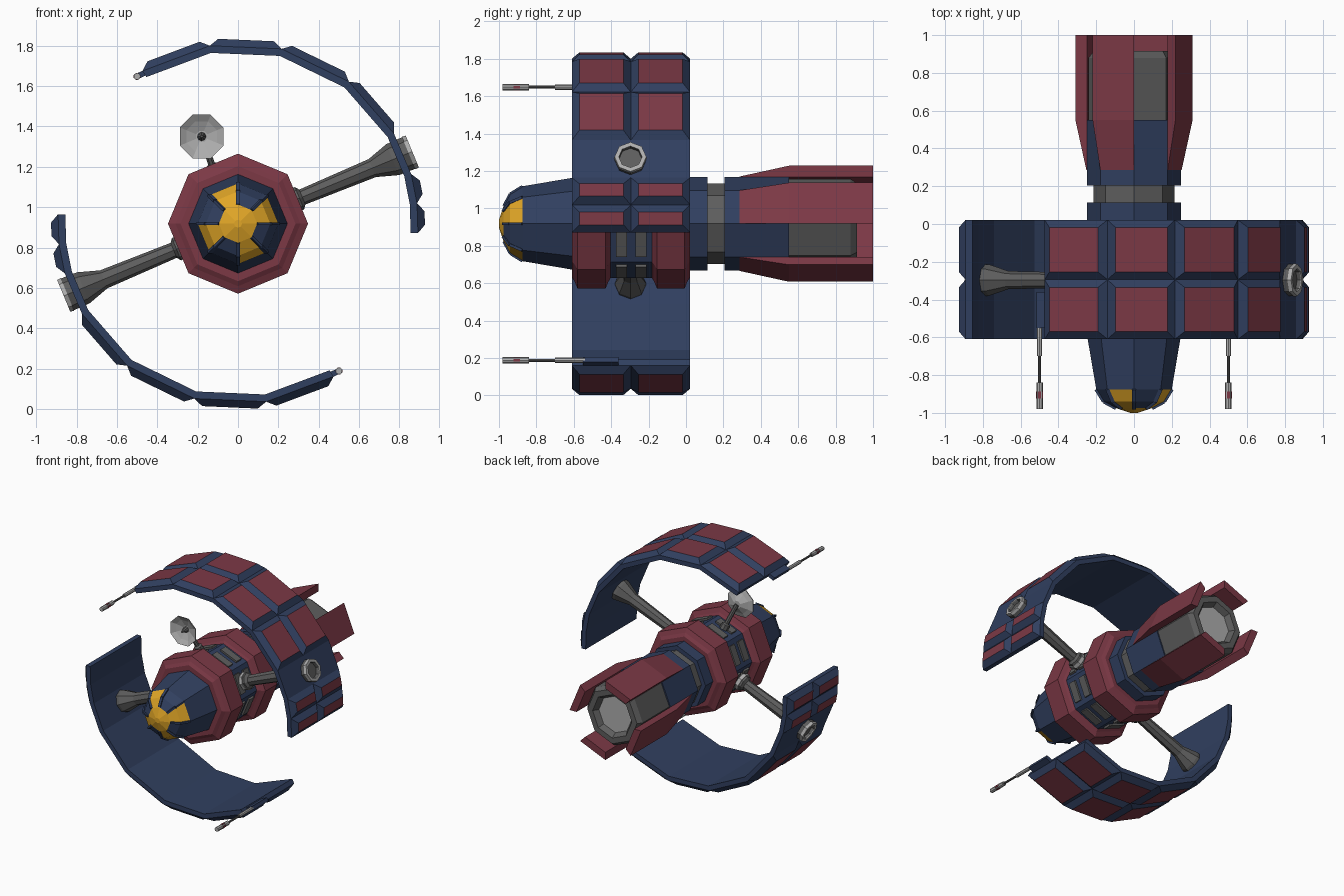
import bpy, bmesh
from math import cos, sin, radians, pi
from mathutils import Vector, Matrix

if "Cube" in bpy.data.objects:
    bpy.data.objects.remove(bpy.data.objects["Cube"])

C = 0.918                       # height of the long axis
AXIS = Matrix.Translation((0, 0, C))


def material(name, rgb):
    m = bpy.data.materials.new(name)
    m.diffuse_color = (*rgb, 1)
    m.use_nodes = True
    m.node_tree.nodes["Principled BSDF"].inputs["Base Color"].default_value = m.diffuse_color
    return m


BLUE = material("navy", (0.03, 0.05, 0.115))
RED = material("maroon", (0.2, 0.04, 0.06))
GLASS = material("amber", (0.75, 0.38, 0.02))
DARK = material("dark_grey", (0.11, 0.11, 0.11))
LIGHT = material("light_grey", (0.42, 0.42, 0.42))


def build(name, verts, faces, mats, slots=None):
    me = bpy.data.meshes.new(name)
    me.from_pydata([tuple(v) for v in verts], [], faces)
    for m in mats:
        me.materials.append(m)
    if slots:
        me.polygons.foreach_set("material_index", slots)
    bm = bmesh.new()
    bm.from_mesh(me)
    bmesh.ops.recalc_face_normals(bm, faces=bm.faces)
    bm.to_mesh(me)
    bm.free()
    ob = bpy.data.objects.new(name, me)
    bpy.context.collection.objects.link(ob)
    return ob


def lathe(name, prof, mats, M=AXIS, n=8, phase=0.0, paint=lambda i, k: 0, closed=False):
    """Revolve (y, r) points round local y; caps the ends unless the profile is closed."""
    vs = [M @ Vector((r * cos(2 * pi * k / n + phase), y, r * sin(2 * pi * k / n + phase)))
          for y, r in prof for k in range(n)]
    fs, sl, rows = [], [], len(prof)
    for i in range(rows if closed else rows - 1):
        j = (i + 1) % rows
        for k in range(n):
            q = (k + 1) % n
            fs.append((i * n + k, i * n + q, j * n + q, j * n + k))
            sl.append(paint(i, k))
    if not closed:
        fs += [tuple(range(n)), tuple(range((rows - 1) * n, rows * n))]
        sl += [paint(0, 0), paint(rows - 2, 0)]
    return build(name, vs, fs, mats, sl)


def prism(vs, fs, base, top):
    """Append a solid between two quads; the last face is the top."""
    o = len(vs)
    vs += base + top
    fs += [(o, o + 1, o + 2, o + 3)]
    fs += [(o + i, o + (i + 1) % 4, o + 4 + (i + 1) % 4, o + 4 + i) for i in range(4)]
    fs += [(o + 4, o + 5, o + 6, o + 7)]


def box(name, M, size, mat):
    vs, fs = [], []
    x, y, z = (s / 2 for s in size)
    quad = lambda h: [M @ Vector(p) for p in ((-x, -y, h), (x, -y, h), (x, y, h), (-x, y, h))]
    prism(vs, fs, quad(-z), quad(z))
    return build(name, vs, fs, [mat])


def turn(p, s):
    """Place a point about the long axis, s=-1 gives the half-turn copy."""
    return Vector((s * p[0], p[1], C + s * p[2]))


# nose with alternating glass panes
lathe("cockpit", [(-0.875, 0.20), (-0.94, 0.16), (-0.975, 0.095), (-1.0, 0.02)], [BLUE, GLASS],
      paint=lambda i, k: 1 if i == 2 or k % 2 == 0 else 0)
for k in range(8):
    pts = [Vector((r * cos(k * pi / 4), y, C + r * sin(k * pi / 4)))
           for y, r in ((-0.875, 0.2), (-0.94, 0.16), (-0.975, 0.095))]
    for a, b in zip(pts, pts[1:]):
        d = b - a
        M = Matrix.Translation((a + b) / 2) @ d.to_track_quat('Y', 'Z').to_matrix().to_4x4()
        box("window_frame", M, (0.02, d.length, 0.014), BLUE)

# hull: nose cone, core and rear collars
lathe("nose_cone", [(-0.875, 0.20), (-0.61, 0.245), (-0.55, 0.25)], [BLUE])
lathe("hull_core", [(-0.58, 0.27), (0.02, 0.27), (0.02, 0.25), (0.115, 0.25)], [BLUE])
lathe("hull_neck", [(0.1, 0.215), (0.22, 0.215)], [DARK])
lathe("engine_housing", [(0.205, 0.25), (0.55, 0.25)], [BLUE])

# two stepped armour rings
for name, y0, y1 in (("front_armour_ring", -0.61, -0.40), ("rear_armour_ring", -0.185, 0.022)):
    lathe(name, [(y0, 0.25), (y0, 0.285), (y0 + 0.015, 0.31), (y0 + 0.03, 0.347),
                 (y1 - 0.03, 0.347), (y1 - 0.015, 0.31), (y1, 0.285), (y1, 0.25)], [RED])

# recessed band between the rings, with grey slats
lathe("middle_band", [(-0.41, 0.29), (-0.175, 0.29)], [BLUE])
for k in range(8):
    R = AXIS @ Matrix.Rotation(-(k + 0.5) * pi / 4, 4, 'Y')
    for y in (-0.345, -0.24):
        box("band_slat", R @ Matrix.Translation((0.27, y, 0)), (0.025, 0.06, 0.15), DARK)

# engine nozzle with pale exhaust disc
lathe("nozzle", [(0.5, 0.24), (0.88, 0.24), (0.915, 0.215), (0.915, 0.17), (0.87, 0.14)],
      [DARK, LIGHT])
lathe("exhaust_disc", [(0.86, 0.145), (0.875, 0.145)], [LIGHT])

# four flared fins over every other facet
for k in (0, 2, 4, 6):
    a, b = k * pi / 4, (k + 1) * pi / 4
    st = [[Vector((r * cos(t), y, C + r * sin(t))) for r, t in ((ri, a), (ro, a), (ro, b), (ri, b))]
          for y, ri, ro in ((0.285, 0.235, 0.252), (0.55, 0.25, 0.31), (1.0, 0.25, 0.31))]
    vs = sum(st, [])
    fs = [(i + j, i + (j + 1) % 4, i + 4 + (j + 1) % 4, i + 4 + j) for i in (0, 4) for j in range(4)]
    build("tail_fin", vs, fs + [(0, 1, 2, 3), (8, 9, 10, 11)], [RED])

# curved wings: faceted slab with raised, chamfered panels
ANG = [radians(d) for d in (122, 99, 76, 52, 30, 16, 6.5, -3)]
PLAIN, RI, RO, RISE, INSET = 4, 0.857, 0.893, 0.036, 0.04
Y0, YM, Y1 = -0.61, -0.295, 0.022


def wing(name, s):
    vs = [turn((r * cos(a), y, r * sin(a)), s) for a in ANG
          for r, y in ((RI, Y0), (RO, Y0), (RO, Y1), (RI, Y1))]
    n = 4 * (len(ANG) - 1)
    fs = [(i + j, i + (j + 1) % 4, i + 4 + (j + 1) % 4, i + 4 + j)
          for i in range(0, n, 4) for j in range(4)]
    fs += [(0, 1, 2, 3), (n, n + 1, n + 2, n + 3)]
    slots = [0] * len(fs)
    for i, (a, b) in enumerate(zip(ANG, ANG[1:])):
        if i == PLAIN:
            continue
        p, q = (Vector((RO * cos(t), 0, RO * sin(t))) for t in (a, b))
        d = (q - p).normalized()
        up = (p + q).normalized() * RISE
        for ya, yb in ((Y0, YM), (YM, Y1)):
            def quad(c, h):
                return [turn(v + h + Vector((0, y, 0)), s) for v, y in
                        ((p + d * c, ya + c), (q - d * c, ya + c), (q - d * c, yb - c), (p + d * c, yb - c))]
            prism(vs, fs, quad(0, Vector()), quad(INSET, up))
            slots += [0] * 5 + [1]
    build(name, vs, fs, [BLUE, RED], slots)


for side, s in (("upper", 1), ("lower", -1)):
    wing(side + "_wing", s)

    # strut from hull through the wing, flared at the tip
    d = Vector((s * cos(pi / 8), 0, s * sin(pi / 8)))
    M = Matrix.Translation((0, -0.297, C)) @ Vector((0, 1, 0)).rotation_difference(d).to_matrix().to_4x4()
    lathe(side + "_strut", [(0.25, 0.06), (0.33, 0.06), (0.345, 0.04), (0.72, 0.048), (0.83, 0.083),
                            (0.93, 0.085), (0.93, 0.062), (0.91, 0.06)], [DARK], M, phase=pi / 8)
    lathe(side + "_strut_collar", [(0.29, 0.068), (0.315, 0.068)], [LIGHT], M, phase=pi / 8)
    lathe(side + "_strut_rim", [(0.915, 0.062), (0.915, 0.088), (0.935, 0.085), (0.935, 0.062)],
          [LIGHT], M, phase=pi / 8, closed=True)

    # gun on the wing's free edge
    G = Matrix.Translation(turn((-0.5, 0, 0.73), s))
    lathe(side + "_gun_body", [(-0.70, 0.014), (-0.54, 0.014)], [LIGHT], G)
    lathe(side + "_gun_barrel", [(-0.85, 0.008), (-0.69, 0.008)], [DARK], G)
    lathe(side + "_gun_muzzle", [(-0.98, 0.017), (-0.84, 0.017)], [LIGHT], G)
    for size in ((0.036, 0.035, 0.014), (0.014, 0.035, 0.036)):
        box(side + "_gun_mark", G @ Matrix.Translation((0, -0.905, 0)), size, RED)
    box(side + "_gun_mount", Matrix.Translation(turn((-0.483, -0.455, 0.738), s))
        @ Matrix.Rotation(radians(-25), 4, 'Y'), (0.06, 0.19, 0.028), BLUE)

# dish antenna facing forward
D = Matrix.Translation((-0.18, 0, 1.35))
lathe("dish", [(-0.375, 0.03), (-0.425, 0.117), (-0.418, 0.117), (-0.385, 0.03)], [LIGHT], D, phase=pi / 8)
lathe("dish_feed", [(-0.385, 0.022), (-0.40, 0.02), (-0.44, 0.006)], [DARK], D)
foot, head = Vector((-0.115, -0.30, 1.17)), Vector((-0.18, -0.375, 1.35))
M = Matrix.Translation(foot) @ Vector((0, 1, 0)).rotation_difference(head - foot).to_matrix().to_4x4()
lathe("dish_mast", [(0, 0.032), (0.04, 0.032), (0.05, 0.018), ((head - foot).length, 0.016)], [DARK], M)
